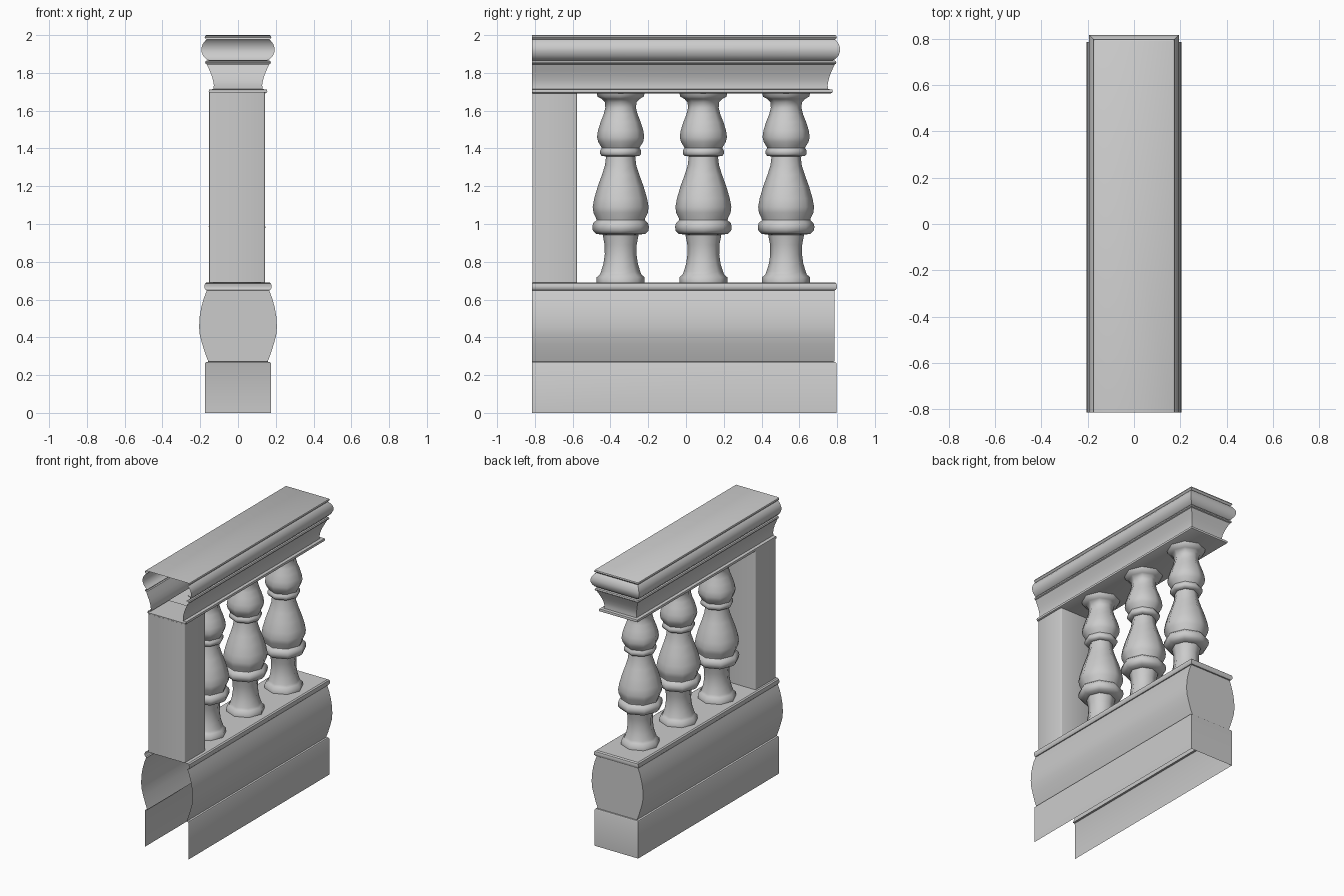
import bpy, bmesh, math

if "Cube" in bpy.data.objects:
    bpy.data.objects.remove(bpy.data.objects["Cube"])

FRONT = -0.814      # open cut end of the section
END = 0.622         # back end of a moulding lies at END + half width


def finish(name, bm, angle):
    mesh = bpy.data.meshes.new(name)
    bm.to_mesh(mesh)
    bm.free()
    ob = bpy.data.objects.new(name, mesh)
    bpy.context.collection.objects.link(ob)
    bpy.ops.object.select_all(action='DESELECT')
    ob.select_set(True)
    bpy.context.view_layer.objects.active = ob
    bpy.ops.object.shade_smooth_by_angle(angle=math.radians(angle))
    return ob


def moulding(name, profile, back=None, top=False, bottom=False):
    """Wrap a (half width, z) profile round both sides and the back; front stays open."""
    bm = bmesh.new()
    rings = []
    for x, z in profile:
        yb = back if back is not None else END + x
        rings.append([bm.verts.new((px, py, z)) for px, py in
                      ((-x, FRONT), (-x, yb), (x, yb), (x, FRONT))])
    for lo, hi in zip(rings, rings[1:]):
        for j in range(3):
            bm.faces.new((lo[j + 1], lo[j], hi[j], hi[j + 1]))
    if top:
        bm.faces.new(rings[-1][::-1])
    if bottom:
        bm.faces.new(rings[0])
    return finish(name, bm, 35)


def lathe(name, profile, cx, cy, sides=8):
    bm = bmesh.new()
    rings = [[bm.verts.new((cx + r * math.cos(2 * math.pi * k / sides),
                            cy + r * math.sin(2 * math.pi * k / sides), z))
              for k in range(sides)] for r, z in profile]
    for lo, hi in zip(rings, rings[1:]):
        for k in range(sides):
            n = (k + 1) % sides
            bm.faces.new((lo[k], lo[n], hi[n], hi[k]))
    bm.faces.new(rings[0][::-1])
    bm.faces.new(rings[-1])
    return finish(name, bm, 55)


# Base: plinth, swelling cushion course and rounded slab
moulding("plinth", [(.174, 0), (.174, .262), (.170, .269), (.157, .271)])
moulding("cushion_course", [(.157, .271), (.172, .31), (.188, .36), (.202, .41),
                            (.206, .455), (.203, .51), (.194, .56), (.180, .61),
                            (.165, .648)], back=.785)
moulding("base_slab", [(.160, .648), (.170, .650), (.177, .660), (.178, .671),
                       (.175, .684), (.166, .691)], top=True)

# Handrail: fillet, cove, fillet, bulge and cap
moulding("handrail", [(.146, 1.692), (.153, 1.696), (.155, 1.703), (.152, 1.712),
                      (.130, 1.714), (.128, 1.735), (.132, 1.76), (.141, 1.79),
                      (.154, 1.82), (.165, 1.845), (.172, 1.849), (.174, 1.856),
                      (.170, 1.864), (.155, 1.866), (.172, 1.876), (.186, 1.893),
                      (.194, 1.915), (.194, 1.932), (.187, 1.952), (.174, 1.970),
                      (.166, 1.976), (.172, 1.980), (.177, 1.988), (.174, 1.996),
                      (.168, 2.0)], top=True, bottom=True)

# End pier with softened upright edges
bm = bmesh.new()
bmesh.ops.create_cube(bm, size=1)
for v in bm.verts:
    v.co = (-.005 + v.co.x * .295, -.695 + v.co.y * .236, 1.195 + v.co.z * 1.01)
uprights = [e for e in bm.edges if abs(e.verts[0].co.z - e.verts[1].co.z) > .5]
bmesh.ops.bevel(bm, geom=uprights, offset=.007, segments=2, profile=.5, affect='EDGES')
finish("pier", bm, 50)

# Three turned balusters
turning = [(.127, .688), (.127, .718), (.110, .732), (.104, .748), (.091, .79),
           (.084, .84), (.085, .89), (.095, .943), (.130, .948), (.147, .965),
           (.150, .985), (.145, 1.005), (.128, 1.02), (.130, 1.03), (.144, 1.06),
           (.148, 1.09), (.140, 1.135), (.121, 1.20), (.099, 1.26), (.083, 1.31),
           (.077, 1.358), (.100, 1.360), (.109, 1.372), (.109, 1.388), (.100, 1.402),
           (.105, 1.412), (.119, 1.435), (.125, 1.46), (.120, 1.495), (.106, 1.54),
           (.090, 1.58), (.081, 1.615), (.084, 1.645), (.100, 1.662), (.122, 1.674),
           (.127, 1.694)]
for i, y in enumerate((-.346, .092, .53)):
    lathe(f"baluster_{i + 1}", turning, -.005, y)
